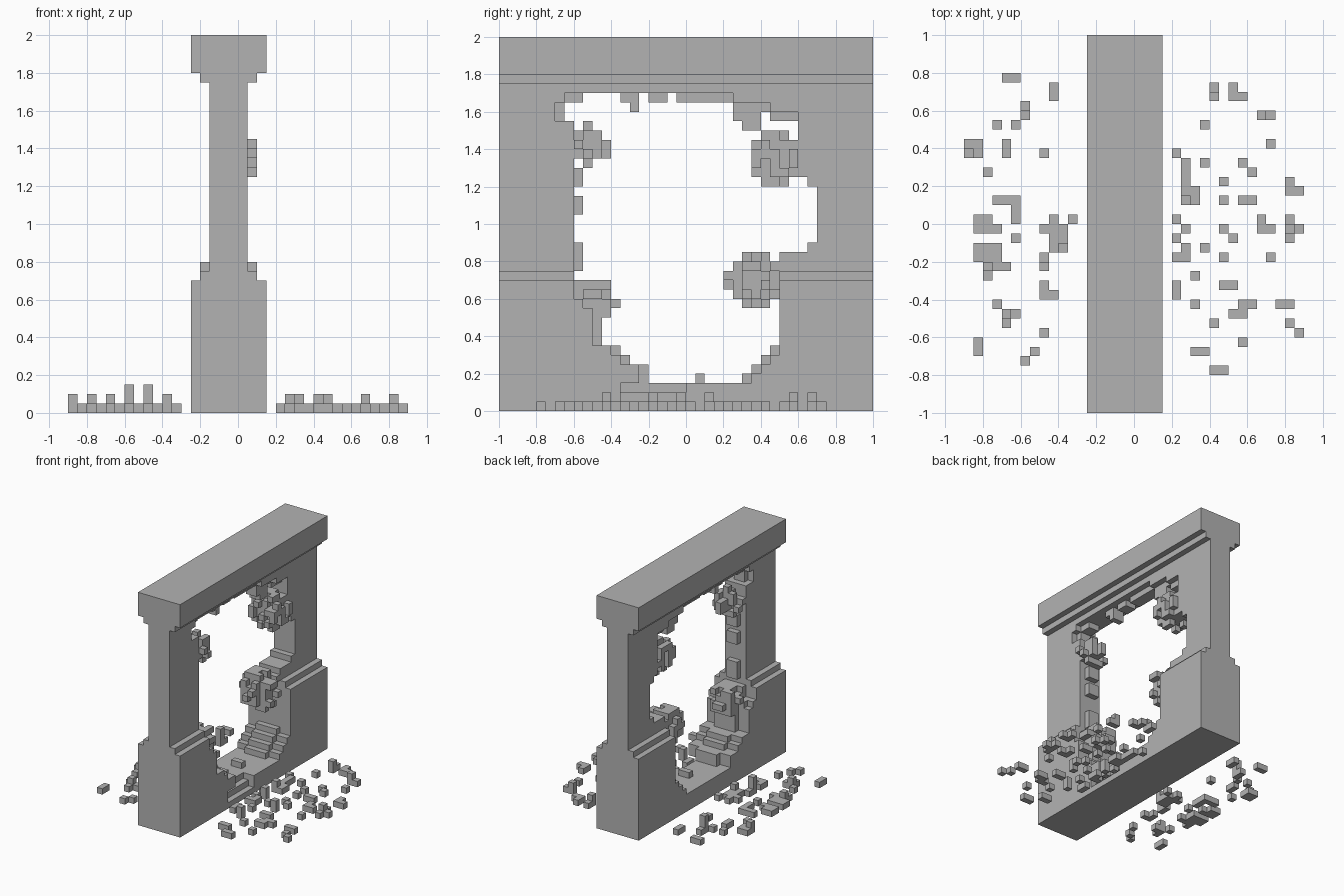
import bpy
import bmesh
import random
from itertools import product

random.seed(4)
UNIT = 0.05  # edge of one block

if "Cube" in bpy.data.objects:
    bpy.data.objects.remove(bpy.data.objects["Cube"])

stone = bpy.data.materials.new("grey stone")
stone.use_nodes = True
stone.diffuse_color = (0.45, 0.45, 0.45, 1)
shader = next(n for n in stone.node_tree.nodes if n.type == "BSDF_PRINCIPLED")
shader.inputs["Base Color"].default_value = stone.diffuse_color


def box(x, y, z, w, d, h):
    """Set of block cells filling a box."""
    return set(product(range(x, x + w), range(y, y + d), range(z, z + h)))


def build(name, cells, solid):
    """Mesh the cells, keeping only faces not covered by the solid."""
    bm = bmesh.new()
    corners = {}

    def vert(p):
        if p not in corners:
            corners[p] = bm.verts.new([c * UNIT for c in p])
        return corners[p]

    for cell in sorted(cells):
        for axis, side in product(range(3), (0, 1)):
            beside = list(cell)
            beside[axis] += 2 * side - 1
            if tuple(beside) in solid:
                continue
            loop = []
            for a, b in ((0, 0), (1, 0), (1, 1), (0, 1)):
                p = list(cell)
                p[axis] += side
                p[(axis + 1) % 3] += a
                p[(axis + 2) % 3] += b
                loop.append(vert(tuple(p)))
            bm.faces.new(loop if side else loop[::-1])
    mesh = bpy.data.meshes.new(name)
    bm.to_mesh(mesh)
    bm.free()
    mesh.materials.append(stone)
    bpy.context.collection.objects.link(bpy.data.objects.new(name, mesh))


# Wall courses, full length
parts = {
    "base": box(-5, -20, 0, 8, 40, 14),
    "base_ledge": box(-4, -20, 14, 6, 40, 1),
    "wall": box(-3, -20, 15, 4, 40, 20),
    "cornice": box(-4, -20, 35, 6, 40, 1),
    "cap": box(-5, -20, 36, 8, 40, 4),
}

# Breach edges, one pair per course starting just above the floor
BREACH = [(-4, 6), (-4, 7), (-6, 8), (-7, 9), (-9, 10), (-9, 10), (-9, 10),
          (-9, 10), (-10, 10), (-11, 10), (-11, 10), (-12, 10), (-11, 9),
          (-11, 10), (-11, 13), (-12, 14), (-12, 14), (-12, 14), (-11, 14),
          (-11, 14), (-12, 14), (-11, 13), (-11, 12), (-12, 12), (-12, 12),
          (-12, 12), (-12, 12), (-12, 12), (-13, 9), (-13, 6), (-11, 2)]


def in_breach(cell):
    x, y, z = cell
    if not 3 <= z < 3 + len(BREACH):
        # Floor chipped away on one side
        return -7 <= y < 0 and ((z == 1 and x == 2) or (z == 2 and x >= 1))
    lo, hi = BREACH[z - 3]
    if z < 14 and (x <= -4 or x >= 1):      # base skin broken wider
        lo -= 1
        hi += z < 7
    elif z >= 15 and x in (-3, 0):          # wall skin broken wider
        lo = min(lo, -12) - (z >= 31)
        hi += 3 * (z >= 31)
    return lo <= y < hi


for name in parts:
    parts[name] = {c for c in parts[name] if not in_breach(c)}
wall = set().union(*parts.values())

# Ragged clumps clinging to the breach edge: centre y, centre z, radius
clumps = set()
for cy, cz, radius in ((9.5, 27, 2.6), (7.5, 14, 2.8), (-10.5, 28.5, 2),
                       (-10, 12, 2.6), (10.5, 26.5, 2)):
    for x, y, z in product(range(-5, 3), range(-14, 14), range(8, 33)):
        gap = ((x + 1.5 - 0.5 * (cz > 20)) ** 2 + (y + .5 - cy) ** 2
               + (z + .5 - cz) ** 2) ** 0.5
        if gap < radius - 0.6 or (gap < radius + 0.3 and random.random() < 0.5):
            clumps.add((x, y, z))

# Loose teeth along the top and floor: y, z, depth, height
for y, z, d, h in ((-7, 33, 1, 1), (-6, 32, 1, 2), (-4, 33, 2, 1),
                   (-1, 33, 3, 1), (5, 31, 1, 2), (6, 30, 2, 2), (1, 3, 1, 1)):
    clumps |= box(-2, y, z, 2, d, h)
clumps -= wall
solid = wall | clumps
for name, cells in parts.items():
    build(name, cells, solid)
build("broken_clumps", clumps, solid)

# Rubble on each side, grouped by footprint (width, depth)
RUBBLE_RIGHT = {
    (1, 1): [(-15, 10), (-13, 10), (-10, 7), (-16, 5), (-15, -1), (-13, -2),
             (-14, -5), (-16, -6), (-10, -1), (-7, 0), (-9, -8), (-15, -9),
             (-14, -11), (-10, -12), (-11, -14), (-12, -15)],
    (1, 2): [(-9, 13), (-12, 11), (-14, 7), (-13, 0), (-10, -5), (-10, -8),
             (-17, -14)],
    (2, 1): [(-14, 15), (-16, -5), (-14, -10)],
    (2, 2): [(-18, 7), (-17, -1)],
    (3, 1): [(-15, 2)],
    (3, 2): [(-17, -4)],
    (1, 3): [(-8, -3)],
    (1, 4): [(-9, -3)],
}
RUBBLE_LEFT = {
    (1, 1): [(11, 13), (7, 10), (14, 8), (4, 7), (7, 6), (11, 6), (12, 5),
             (9, 4), (9, 2), (17, 3), (14, -1), (16, 0), (16, -2), (4, -2),
             (5, -1), (4, -4), (6, -6), (9, -1), (10, -2), (7, -3), (9, -4),
             (14, -4), (6, -9), (12, -9), (10, -10), (8, -11), (16, -11),
             (17, -12), (11, -13), (4, 0)],
    (1, 2): [(8, 13), (10, 13), (6, 2), (16, 3), (13, -1), (5, -4), (4, -8),
             (11, -10), (5, 5)],
    (2, 1): [(13, 11), (11, 2), (16, -1), (9, -7), (15, -9), (6, -14), (8, -16)],
    (1, 3): [(5, 2)],
}
# Stacked blocks on some pieces: corner -> height
STACKS = {(-12, 11): 3, (-10, -5): 3, (-18, 7): 2, (-14, -10): 2, (-8, -3): 2,
          (-16, -5): 2, (8, 13): 2, (13, 11): 2, (16, -1): 2, (5, 2): 2,
          (9, -4): 2, (6, -9): 2, (5, -1): 2}
for name, table in (("rubble_right", RUBBLE_RIGHT), ("rubble_left", RUBBLE_LEFT)):
    cells = set()
    for (w, d), spots in table.items():
        for x, y in spots:
            cells |= box(x, y, 0, w, d, 1)
            cells |= box(x, y, 0, 1, 1, STACKS.get((x, y), 1))
    build(name, cells, cells)
